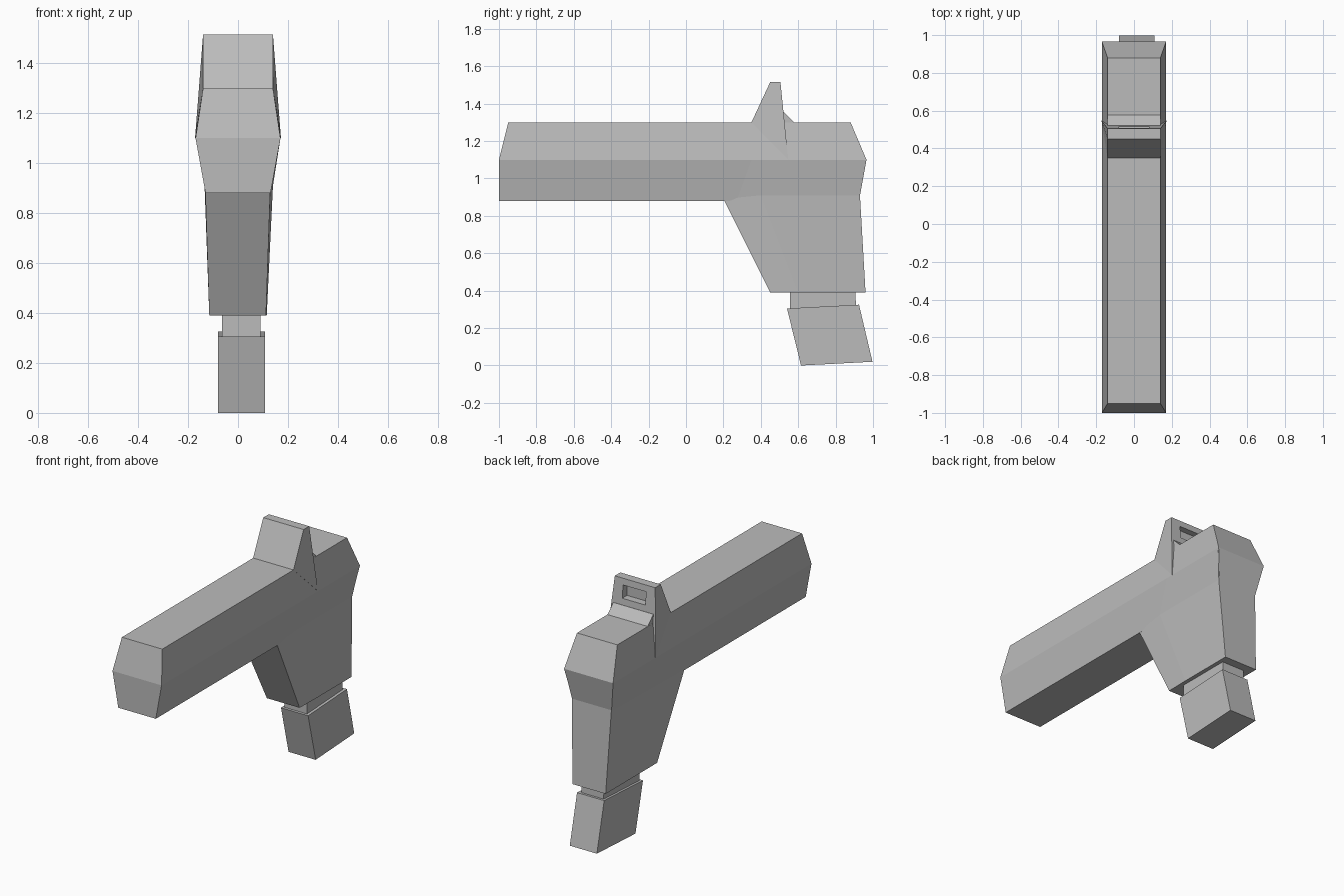
import bpy
import bmesh

cube = bpy.data.objects.get("Cube")
if cube:
    bpy.data.objects.remove(cube, do_unlink=True)

grey = bpy.data.materials.new("plain grey")
grey.use_nodes = True
tone = (0.5, 0.5, 0.5, 1)
grey.diffuse_color = tone
grey.node_tree.nodes["Principled BSDF"].inputs["Base Color"].default_value = tone


def loft(name, rings):
    """Closed flat-shaded solid through rings with equal point counts."""
    bm = bmesh.new()
    loops = [[bm.verts.new(p) for p in ring] for ring in rings]
    for a, b in zip(loops, loops[1:]):
        for i in range(len(a)):
            j = (i + 1) % len(a)
            bm.faces.new((a[i], a[j], b[j], b[i]))
    bm.faces.new(loops[0][::-1])
    bm.faces.new(loops[-1])
    bmesh.ops.recalc_face_normals(bm, faces=bm.faces)
    mesh = bpy.data.meshes.new(name)
    bm.to_mesh(mesh)
    bm.free()
    mesh.materials.append(grey)
    obj = bpy.data.objects.new(name, mesh)
    bpy.context.collection.objects.link(obj)
    return obj


def level(z, front, back, left, right):
    return [(left, front, z), (left, back, z), (right, back, z), (right, front, z)]


def mirrored(name, profile):
    """Solid between a side profile of (half width, y, z) and its mirror."""
    return loft(name, [[(s * w, y, z) for w, y, z in profile] for s in (-1, 1)])


# Long faceted body
loft("body", [level(0.88, -1, 0.925, -0.13, 0.13),
              level(1.10, -1, 0.965, -0.17, 0.17),
              level(1.30, -0.95, 0.88, -0.14, 0.14)])

# Tapered grip, with a shallow bulge where its left side meets the body
loft("grip", [
    [(-0.115, 0.45, 0.39), (-0.115, 0.96, 0.39), (0.115, 0.96, 0.39),
     (0.115, 0.6, 0.39), (0.112, 0.45, 0.39)],
    [(-0.131, 0.2, 0.89), (-0.134, 0.93, 0.91), (0.14, 0.93, 0.91),
     (0.14, 0.4, 0.91), (0.129, 0.2, 0.89)],
    [(-0.16, 0.35, 1.09), (-0.16, 0.955, 1.09), (0.17, 0.96, 1.1),
     (0.17, 0.5, 1.1), (0.17, 0.35, 1.1)]])

# Neck and slanted magazine below the grip
loft("magazine_neck", [level(0.29, 0.555, 0.91, -0.065, 0.09),
                       level(0.41, 0.555, 0.905, -0.065, 0.09)])
magazine_side = [(0.615, 0), (0.997, 0.02), (0.925, 0.325), (0.54, 0.305)]
loft("magazine", [[(x, y, z) for y, z in magazine_side] for x in (-0.08, 0.108)])

# Raised sight whose sides run down to the widest line of the body
sight = mirrored("rear_sight", [(0.14, 0.35, 1.3), (0.14, 0.45, 1.515),
                                (0.14, 0.505, 1.515), (0.172, 0.547, 1.1)])
mirrored("sight_ramp", [(0.139, 0.49, 1.29), (0.139, 0.49, 1.355),
                        (0.139, 0.522, 1.355), (0.139, 0.578, 1.3),
                        (0.139, 0.578, 1.29)])

# Recessed window in the back of the sight
cutter = loft("window_cutter", [level(1.395, 0.47, 0.6, -0.08, 0.08),
                                level(1.475, 0.47, 0.6, -0.08, 0.08)])
cutter.hide_render = True
cut = sight.modifiers.new("window", "BOOLEAN")
cut.operation = "DIFFERENCE"
cut.solver = "EXACT"
cut.object = cutter
bpy.context.view_layer.objects.active = sight
bpy.ops.object.modifier_apply(modifier=cut.name)
bpy.data.objects.remove(cutter, do_unlink=True)
